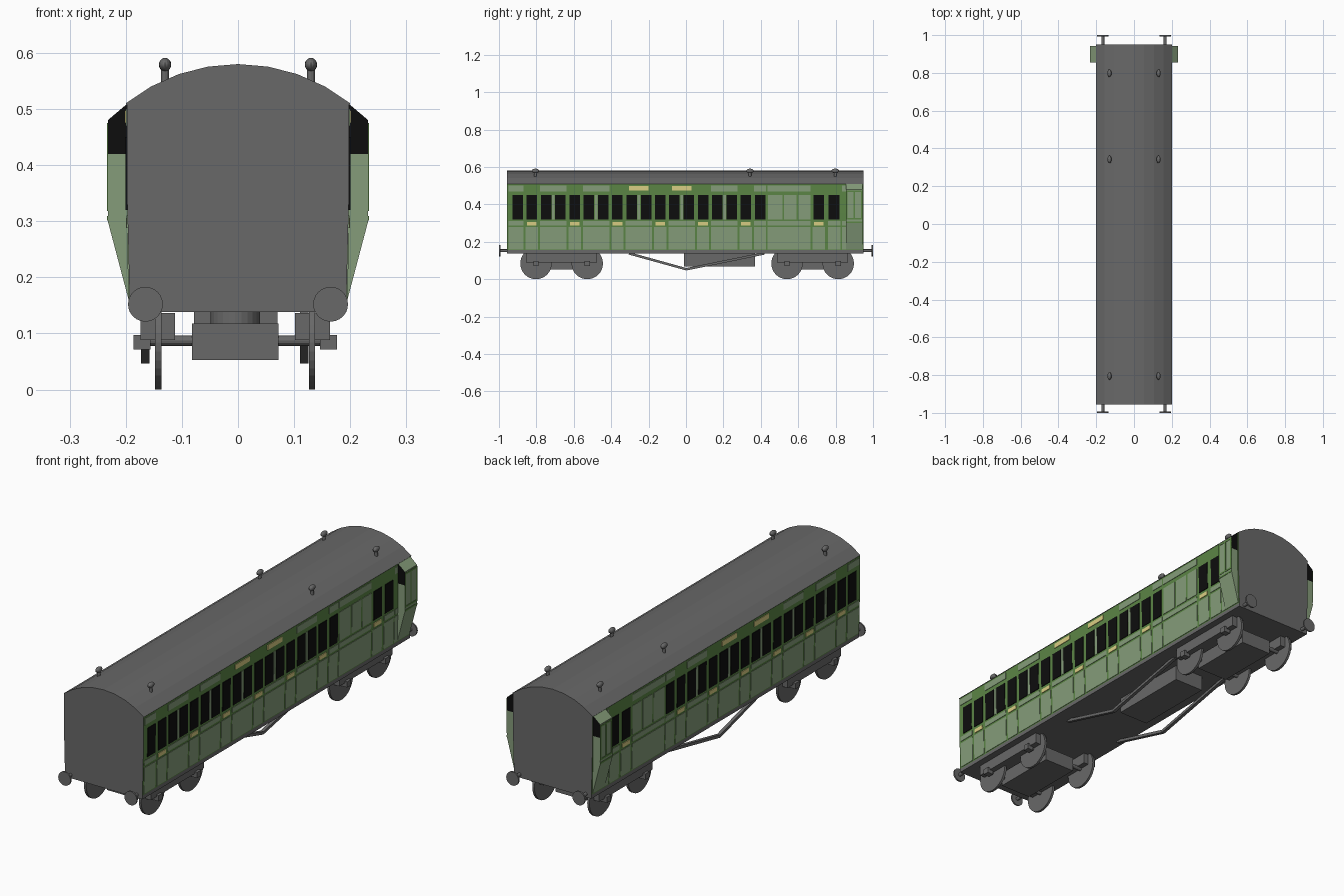
import bpy, bmesh, math
from mathutils import Matrix, Vector

if "Cube" in bpy.data.objects:
    bpy.data.objects.remove(bpy.data.objects["Cube"])

def mat(name, c):
    m = bpy.data.materials.new(name)
    m.diffuse_color = (*c, 1)
    m.use_nodes = True
    m.node_tree.nodes["Principled BSDF"].inputs["Base Color"].default_value = m.diffuse_color
    return m

GREY = mat("grey", (0.14, 0.14, 0.14))
DARK = mat("dark_green", (0.105, 0.235, 0.06))
LIGHT = mat("light_green", (0.235, 0.335, 0.195))
BLACK = mat("window_black", (0.004, 0.004, 0.004))
CREAM = mat("cream_yellow", (0.70, 0.62, 0.23))

def finish(name, bm, *mats):
    bmesh.ops.recalc_face_normals(bm, faces=bm.faces)
    me = bpy.data.meshes.new(name)
    bm.to_mesh(me)
    bm.free()
    for m in mats:
        me.materials.append(m)
    ob = bpy.data.objects.new(name, me)
    bpy.context.collection.objects.link(ob)
    return ob

def box(bm, x0, x1, y0, y1, z0, z1):
    m = Matrix.Translation(((x0 + x1) / 2, (y0 + y1) / 2, (z0 + z1) / 2)) @ Matrix.Diagonal((x1 - x0, y1 - y0, z1 - z0, 1))
    bmesh.ops.create_cube(bm, size=1, matrix=m)

def cyl(bm, c, r, depth, axis, seg=24):
    rot = {'X': Matrix.Rotation(math.pi / 2, 4, 'Y'), 'Y': Matrix.Rotation(math.pi / 2, 4, 'X'), 'Z': Matrix()}[axis]
    bmesh.ops.create_cone(bm, cap_ends=True, segments=seg, radius1=r, radius2=r, depth=depth,
                          matrix=Matrix.Translation(c) @ rot)

def prism(bm, pts, y0, y1):
    # extrude an x-z profile along y
    a = [bm.verts.new((x, y0, z)) for x, z in pts]
    b = [bm.verts.new((x, y1, z)) for x, z in pts]
    n = len(pts)
    faces = [bm.faces.new(a), bm.faces.new(b[::-1])]
    faces += [bm.faces.new((a[i], a[(i + 1) % n], b[(i + 1) % n], b[i])) for i in range(n)]
    return faces

Y0, Y1 = -0.956, 0.949

def side_x(z):
    return 0.193 + 0.005 * min(1, max(0, (z - 0.155) / 0.2))

# Body shell with arched roof; side walls dark green, ends and roof grey
bm = bmesh.new()
R, half = 0.3207, math.asin(0.2 / 0.3207)
arc = [(R * math.sin(half * (1 - i / 4)), 0.58 - R + R * math.cos(half * (1 - i / 4))) for i in range(9)]
right = [(side_x(z), z) for z in (0.155, 0.355, 0.508)]
prism(bm, right + arc + [(-x, z) for x, z in reversed(right)], Y0, Y1)
bmesh.ops.recalc_face_normals(bm, faces=bm.faces)
for f in bm.faces:
    f.material_index = 1 if abs(f.normal.x) > 0.9 else 0
finish("body", bm, GREY, DARK)

# Underframe
bm = bmesh.new()
box(bm, -0.193, 0.193, Y0, Y1, 0.138, 0.16)
finish("underframe", bm, GREY)

# Painted side plates, mirrored to both sides
def plates(name, rects, m, t=0.002):
    bm = bmesh.new()
    for s in (-1, 1):
        for y0, y1, z0, z1 in rects:
            prof = [(s * (side_x(z) + o), z) for z, o in ((z0, -0.002), (z0, t), (z1, t), (z1, -0.002))]
            prism(bm, prof, y0, y1)
    finish(name, bm, m)

doors = [-0.824 + 0.2288 * i for i in range(6)]
light, windows, cream = [], [], []
for i, d in enumerate(doors):
    for o in (-0.076, 0, 0.076):
        windows.append((d + o - 0.028, d + o + 0.028, 0.32, 0.45))
    cream.append((d - 0.026, d + 0.026, 0.288, 0.306))
    light.append((d - 0.033, d + 0.033, 0.16, 0.278))
    if i < 5:
        mid = d + 0.1144
        light.append((mid - 0.071, mid + 0.071, 0.16, 0.278))
        light.append((mid - 0.071, mid + 0.071, 0.288, 0.31))
        light.append((mid - 0.007, mid + 0.007, 0.32, 0.45))
        if i in (2, 3):
            cream.append((mid - 0.052, mid + 0.052, 0.475, 0.497))
        else:
            light.append((mid - 0.071, mid + 0.071, 0.47, 0.5))
# end compartment and guard section panels
for y0, y1 in ((Y0 + 0.008, -0.868), (0.364, 0.428), (0.436, 0.665), (0.833, 0.855)):
    light += [(y0, y1, 0.16, 0.278), (y0, y1, 0.288, 0.31), (y0, y1, 0.47, 0.5)]
for y0, y1 in ((0.438, 0.515), (0.525, 0.592), (0.602, 0.665)):
    light.append((y0, y1, 0.32, 0.45))
for c in (0.71, 0.792):
    windows.append((c - 0.029, c + 0.029, 0.32, 0.45))
    light.append((c - 0.034, c + 0.034, 0.16, 0.278))
cream.append((0.684, 0.736, 0.288, 0.306))
light.append((0.758, 0.826, 0.288, 0.31))
plates("light_panels", light, LIGHT)
plates("windows", windows, BLACK, 0.003)
plates("cream_plates", cream, CREAM, 0.003)

# Guard's lookouts with black end windows and green mouldings
for s, side in ((-1, "left"), (1, "right")):
    bm = bmesh.new()
    prism(bm, [(s * x, z) for x, z in ((0.19, 0.16), (0.195, 0.16), (0.232, 0.30), (0.232, 0.42), (0.19, 0.42))], 0.856, 0.943)
    for f in prism(bm, [(s * x, z) for x, z in ((0.19, 0.42), (0.232, 0.42), (0.232, 0.48), (0.199, 0.508), (0.19, 0.508))], 0.856, 0.943)[:2]:
        f.material_index = 1
    finish(side + "_lookout", bm, LIGHT, BLACK)
    bm = bmesh.new()
    x0, x1 = sorted((s * 0.231, s * 0.2335))
    for y in (0.860, 0.899, 0.939):
        box(bm, x0, x1, y - 0.004, y + 0.004, 0.318, 0.475)
    for z in (0.305, 0.322, 0.471):
        box(bm, x0, x1, 0.856, 0.943, z - 0.004, z + 0.004)
    finish(side + "_lookout_moulding", bm, DARK)

# Roof ventilators
bm = bmesh.new()
for x in (-0.13, 0.13):
    for y in (-0.805, 0.342, 0.798):
        cyl(bm, (x, y, 0.562), 0.007, 0.034, 'Z', 12)
        bmesh.ops.create_uvsphere(bm, u_segments=16, v_segments=10, radius=1,
                                  matrix=Matrix.Translation((x, y, 0.579)) @ Matrix.Diagonal((0.011, 0.02, 0.012, 1)))
finish("roof_vents", bm, GREY)

# Buffers
bm = bmesh.new()
for x in (-0.165, 0.165):
    for s, e in ((-1, Y0), (1, Y1)):
        cyl(bm, (x, s * 0.9965, 0.152), 0.031, 0.007, 'Y')
        cyl(bm, (x, (s * 0.995 + e) / 2, 0.152), 0.008, abs(s * 0.995 - e) + 0.01, 'Y', 12)
finish("buffers", bm, GREY)

# Bogies: frame, bolster, pivot, axles, wheels and axle boxes
CX = -0.005
for yc, label in ((-0.665, "front"), (0.677, "rear")):
    bm = bmesh.new()
    box(bm, CX - 0.077, CX + 0.077, yc - 0.15, yc + 0.15, 0.053, 0.118)
    cyl(bm, (CX, yc, 0.129), 0.044, 0.024, 'Z')
    for s in (-1, 1):
        x = CX + s * 0.138
        box(bm, x - 0.031, x + 0.031, yc - 0.19, yc + 0.19, 0.088, 0.136)
        for a in (-0.137, 0.137):
            bx = CX + s * 0.166
            box(bm, bx - 0.015, bx + 0.015, yc + a - 0.014, yc + a + 0.014, 0.071, 0.097)
    finish(label + "_bogie_frame", bm, GREY)
    bm = bmesh.new()
    for a in (-0.137, 0.137):
        cyl(bm, (CX, yc + a, 0.087), 0.009, 0.31, 'X', 12)
        for s in (-1, 1):
            cyl(bm, (CX + s * 0.137, yc + a, 0.084), 0.084, 0.011, 'X', 32)
    finish(label + "_wheels", bm, GREY)

# Equipment box under the floor
bm = bmesh.new()
box(bm, -0.078, 0.07, -0.01, 0.37, 0.068, 0.14)
finish("equipment_box", bm, GREY)

# Truss rods: a thin V along each side
bm = bmesh.new()
for x in (-0.165, 0.118):
    for ya, yb in ((-0.305, 0.002), (0.42, 0.002)):
        a, b = Vector((x, ya, 0.138)), Vector((x, yb, 0.053))
        d = b - a
        m = Matrix.Translation((a + b) / 2) @ d.to_track_quat('Y', 'Z').to_matrix().to_4x4()
        bmesh.ops.create_cube(bm, size=1, matrix=m @ Matrix.Diagonal((0.015, d.length, 0.013, 1)))
finish("truss_rods", bm, GREY)
